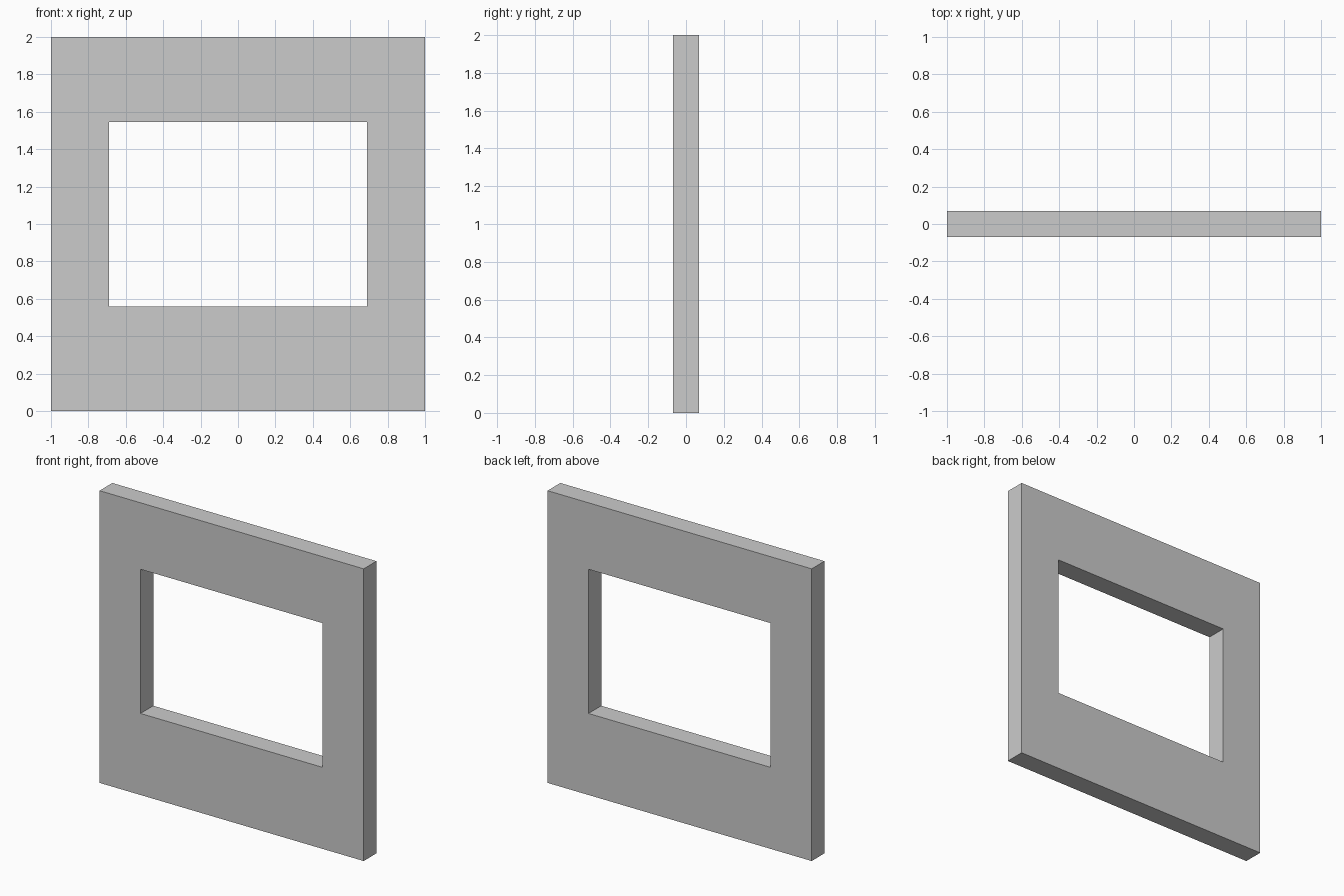
import bpy, bmesh

if "Cube" in bpy.data.objects:
    bpy.data.objects.remove(bpy.data.objects["Cube"])

HALF_DEPTH = 0.069
OUTER = (-1.0, 1.0, 0.0, 2.0)          # x min, x max, z min, z max
OPENING = (-0.69, 0.69, 0.558, 1.545)

bm = bmesh.new()


def rect_loop(bounds, y):
    x0, x1, z0, z1 = bounds
    return [bm.verts.new((x, y, z)) for x, z in ((x0, z0), (x1, z0), (x1, z1), (x0, z1))]


# Wall panel with window opening: four rectangles bridged into a closed ring
loops = [rect_loop(OUTER, -HALF_DEPTH), rect_loop(OPENING, -HALF_DEPTH),
         rect_loop(OPENING, HALF_DEPTH), rect_loop(OUTER, HALF_DEPTH)]
for a, b in zip(loops, loops[1:] + loops[:1]):
    for i in range(4):
        j = (i + 1) % 4
        bm.faces.new((a[i], a[j], b[j], b[i]))
bmesh.ops.recalc_face_normals(bm, faces=bm.faces)

mesh = bpy.data.meshes.new("window_wall")
bm.to_mesh(mesh)
bm.free()
bpy.context.collection.objects.link(bpy.data.objects.new("window_wall", mesh))
